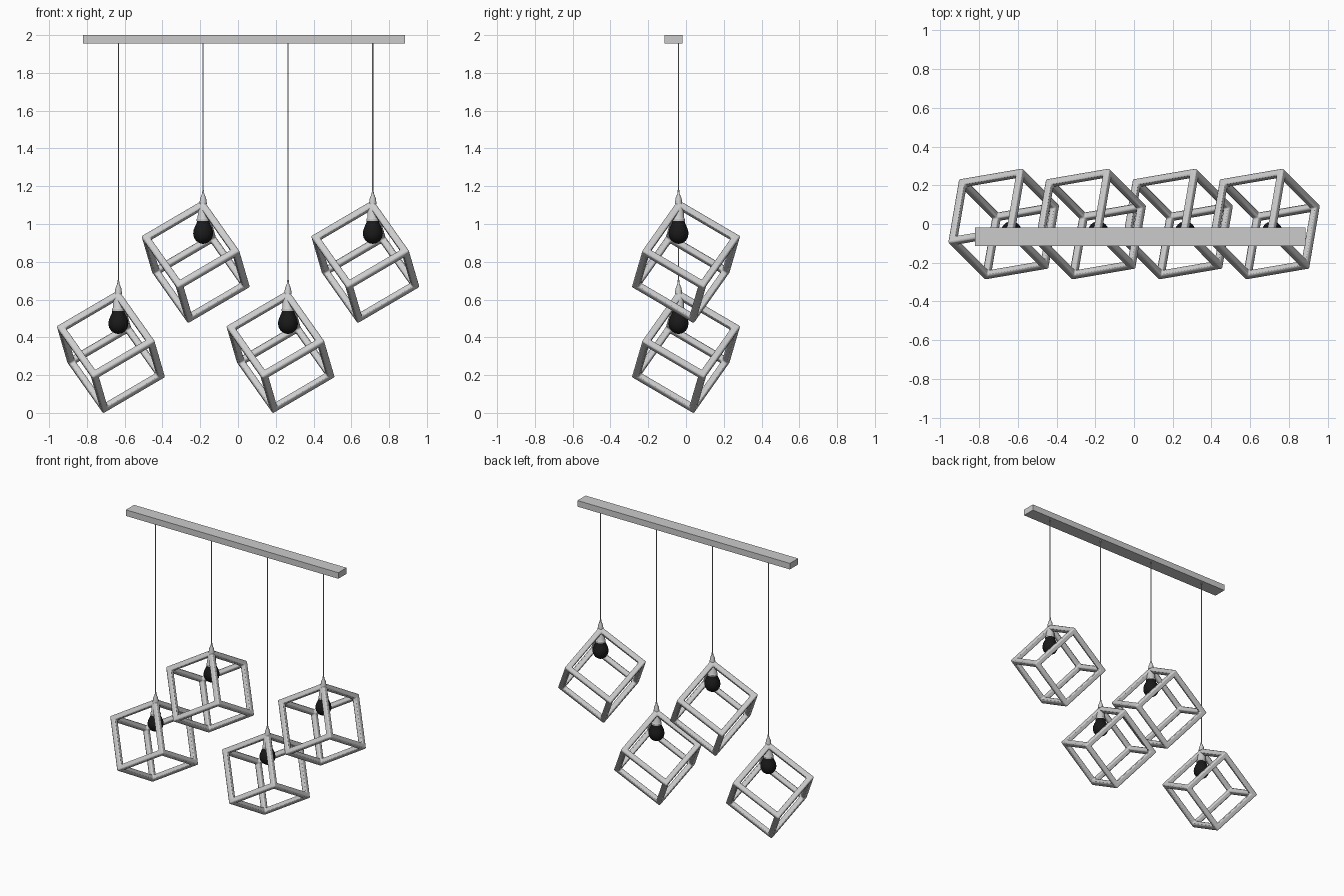
import bpy, bmesh
from math import sin, cos, tau
from mathutils import Matrix, Vector

if "Cube" in bpy.data.objects:
    bpy.data.objects.remove(bpy.data.objects["Cube"])

SIZE, BAR = 0.386, 0.036            # cage edge length and bar width
WIRE_OFF = 0.0395                   # cage's top corner relative to its centre (x, -y)

black = bpy.data.materials.new("bulb_black")
black.diffuse_color = (0.01, 0.01, 0.01, 1)
black.use_nodes = True
black.node_tree.nodes["Principled BSDF"].inputs["Base Color"].default_value = black.diffuse_color


def to_object(name, bm, mat=None):
    bmesh.ops.remove_doubles(bm, verts=bm.verts, dist=1e-5)
    bmesh.ops.recalc_face_normals(bm, faces=bm.faces)
    me = bpy.data.meshes.new(name)
    bm.to_mesh(me)
    bm.free()
    ob = bpy.data.objects.new(name, me)
    bpy.context.collection.objects.link(ob)
    if mat:
        me.materials.append(mat)
    return ob


def smooth(ob, angle=0.6):
    bpy.ops.object.select_all(action='DESELECT')
    ob.select_set(True)
    bpy.context.view_layer.objects.active = ob
    bpy.ops.object.shade_smooth_by_angle(angle=angle)


def lathe(name, profile, loc, n=24, mat=None):
    bm = bmesh.new()
    rings = [[bm.verts.new((r * cos(tau * i / n), r * sin(tau * i / n), z)) for i in range(n)]
             for r, z in profile]
    for lo, hi in zip(rings, rings[1:]):
        for i in range(n):
            j = (i + 1) % n
            bm.faces.new((lo[i], lo[j], hi[j], hi[i]))
    bm.faces.new(rings[0])
    bm.faces.new(rings[-1])
    ob = to_object(name, bm, mat)
    ob.location = loc
    smooth(ob)
    return ob


def cage(name, loc):
    """Open cube frame made as the outer shell of twelve joined square bars."""
    h = SIZE / 2
    c = (-h, -h + BAR, h - BAR, h)
    cells = {(i, j, k) for i in range(3) for j in range(3) for k in range(3)
             if (i, j, k).count(1) <= 1}
    bm = bmesh.new()
    for cell in cells:
        for ax in range(3):
            for side in (0, 1):
                nb = list(cell)
                nb[ax] += 2 * side - 1
                if tuple(nb) in cells:
                    continue
                u, v = (ax + 1) % 3, (ax + 2) % 3
                quad = []
                for du, dv in ((0, 0), (1, 0), (1, 1), (0, 1)):
                    p = [0, 0, 0]
                    p[ax], p[u], p[v] = c[cell[ax] + side], c[cell[u] + du], c[cell[v] + dv]
                    quad.append(bm.verts.new(p))
                bm.faces.new(quad)
    ob = to_object(name, bm)
    # Tilt the cage so it hangs from one corner
    a = Vector((-0.8536, -0.1464, -0.5))
    b = Vector((0.5, -0.5, -0.7071))
    d = b.cross(a)
    rot = Matrix((a, b, d)).transposed().to_4x4()
    if rot.determinant() < 0:
        rot = Matrix((a, b, -d)).transposed().to_4x4()
    ob.matrix_world = Matrix.Translation(loc) @ rot
    bev = ob.modifiers.new("rounded_edges", 'BEVEL')
    bev.width, bev.segments, bev.limit_method = 0.008, 2, 'ANGLE'
    smooth(ob)


# Ceiling bar
bm = bmesh.new()
bmesh.ops.create_cube(bm, size=1, matrix=Matrix.Translation((0.032, -0.066, 1.978))
                      @ Matrix.Diagonal((1.705, 0.094, 0.044, 1)))
to_object("ceiling_bar", bm)

for n in range(4):
    x = -0.673 + 0.449 * n
    z = 0.324 + (0.477 if n % 2 else 0)
    hang = (x + WIRE_OFF, -WIRE_OFF, z)
    cage(f"cube_frame_{n + 1}", (x, 0, z))
    # Cord, corner cap, lamp socket and bulb
    lathe(f"cord_{n + 1}", [(0.003, 0.27), (0.003, 1.957 - z)], hang, 8)
    lathe(f"corner_cap_{n + 1}", [(0.02, 0.305), (0.016, 0.335), (0.006, 0.36), (0.004, 0.38)], hang, 16)
    lathe(f"socket_{n + 1}", [(0.034, 0.215), (0.034, 0.225), (0.029, 0.232), (0.027, 0.285), (0.02, 0.297),
                              (0.008, 0.302), (0.007, 0.32)], hang)
    lathe(f"bulb_{n + 1}", [(0.003, 0.094), (0.02, 0.098), (0.038, 0.110), (0.049, 0.128), (0.053, 0.148),
                            (0.050, 0.168), (0.042, 0.188), (0.034, 0.205), (0.031, 0.222)], hang, 24, black)
